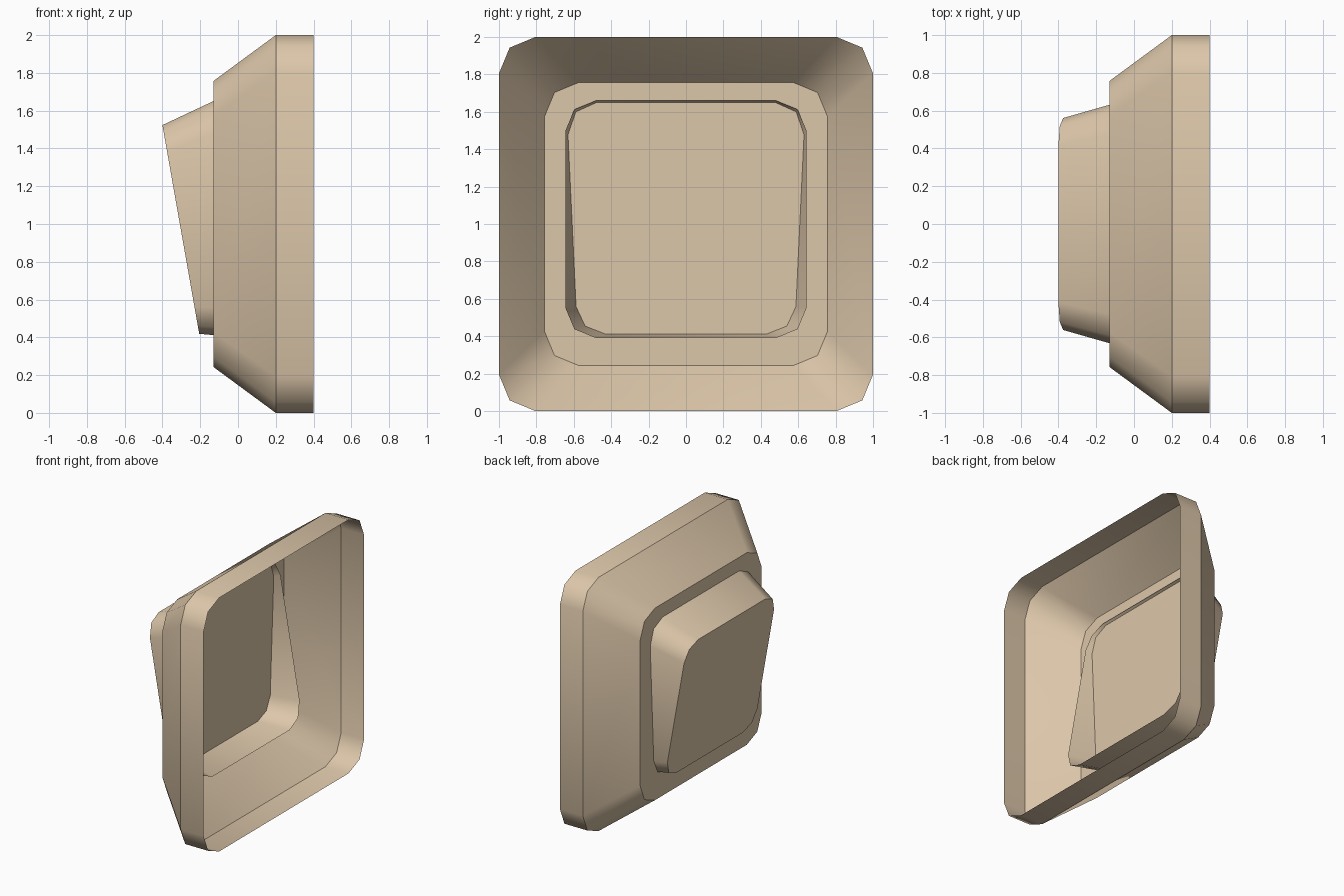
import bpy, bmesh, math
from mathutils import Vector, Matrix

if "Cube" in bpy.data.objects:
    bpy.data.objects.remove(bpy.data.objects["Cube"])

mat = bpy.data.materials.new("warm_beige")
mat.diffuse_color = (0.72, 0.57, 0.40, 1)
mat.use_nodes = True
mat.node_tree.nodes["Principled BSDF"].inputs["Base Color"].default_value = mat.diffuse_color


def rounded_square(half, radius, x):
    """Ring in the YZ plane, each corner rounded with two segments."""
    pts = []
    for corner in range(4):
        a0 = corner * math.pi / 2
        cy = (half - radius) * (1 if corner in (0, 3) else -1)
        cz = (half - radius) * (1 if corner in (0, 1) else -1)
        for i in range(3):
            a = a0 + i * math.pi / 4
            pts.append(Vector((x, cy + radius * math.cos(a), cz + radius * math.sin(a))))
    return pts


def lofted_shell(name, rings, matrix):
    """Skin the rings, cap the last one, keep ring edges crisp."""
    bm = bmesh.new()
    loops = [[bm.verts.new(matrix @ p) for p in ring] for ring in rings]
    n = len(loops[0])
    for a, b in zip(loops, loops[1:]):
        for i in range(n):
            j = (i + 1) % n
            bm.faces.new((a[i], a[j], b[j], b[i])).smooth = True
    bm.faces.new(loops[-1])
    bmesh.ops.recalc_face_normals(bm, faces=bm.faces[:])
    for loop in loops:
        for i in range(n):
            edge = bm.edges.get((loop[i], loop[(i + 1) % n]))
            edge.smooth = False
    mesh = bpy.data.meshes.new(name)
    bm.to_mesh(mesh)
    bm.free()
    mesh.materials.append(mat)
    obj = bpy.data.objects.new(name, mesh)
    bpy.context.collection.objects.link(obj)
    return obj


# Open housing: straight rim, sloped walls and flat back
lofted_shell("housing", [rounded_square(1, 0.195, 0.4),
                         rounded_square(1, 0.195, 0.2),
                         rounded_square(0.757, 0.19 * 0.757 + 0.04, -0.13)],
             Matrix.Translation((0, 0, 1)))

# Tilted tapered cap that passes through the flat back, open on the inside
tilt = Matrix.Translation((0.0025, 0, 1.025)) @ Matrix.Rotation(math.radians(-10), 4, 'Y')
lofted_shell("tilted_cap", [rounded_square(0.645, 0.165, 0),
                            rounded_square(0.561, 0.144, -0.31)], tilt)
